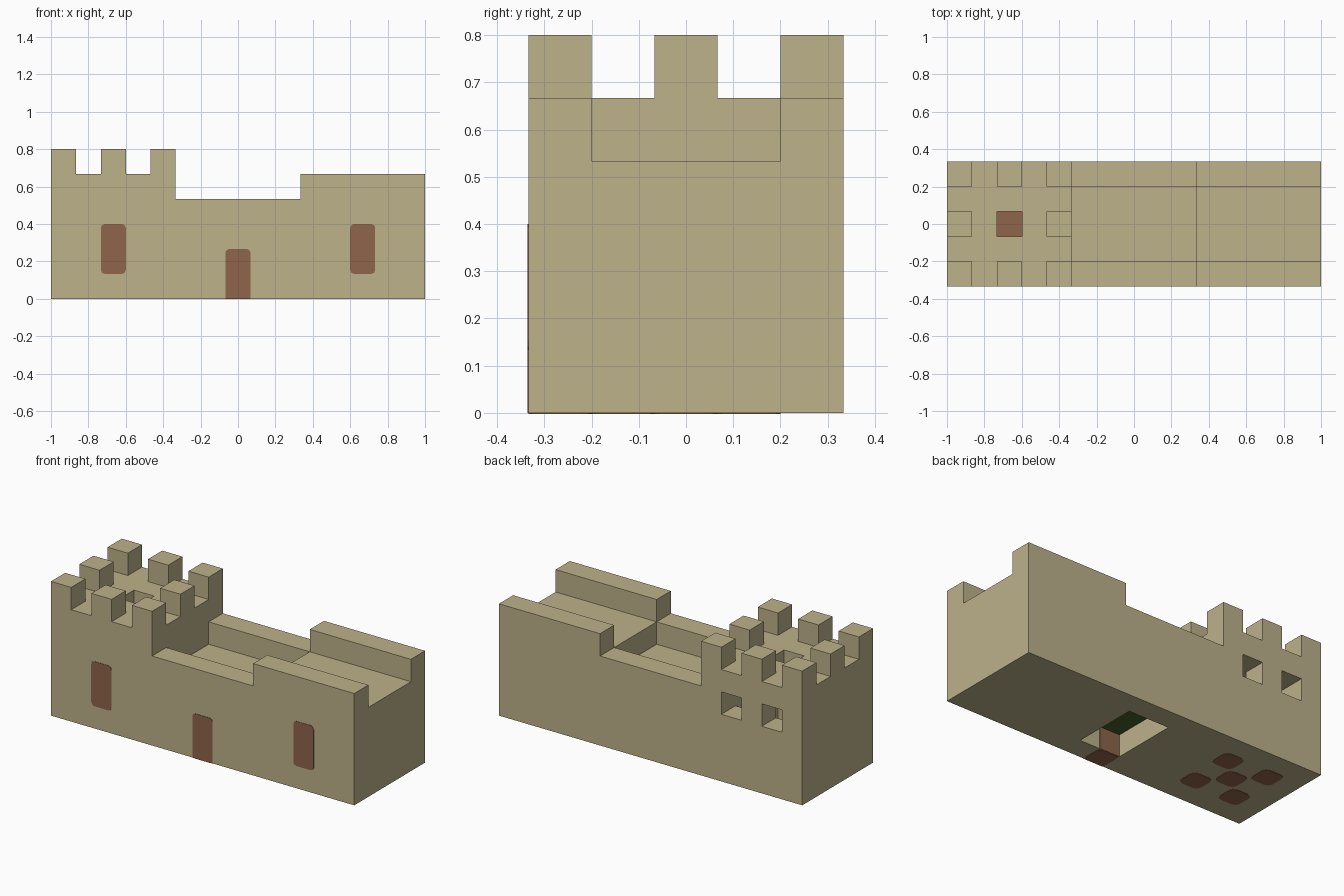
import bpy, bmesh
from mathutils import Vector
from itertools import product

U = 2 / 15                     # edge of one building block
ORIGIN = Vector((-1, -2.5 * U, 0))

cube = bpy.data.objects.get("Cube")
if cube:
    bpy.data.objects.remove(cube, do_unlink=True)


def material(name, colour):
    mat = bpy.data.materials.new(name)
    mat.use_nodes = True
    mat.diffuse_color = (*colour, 1)
    mat.node_tree.nodes["Principled BSDF"].inputs["Base Color"].default_value = (*colour, 1)
    return mat


SAND = material("sandstone", (0.508, 0.445, 0.258))
WOOD = material("brown_wood", (0.275, 0.130, 0.070))
GREEN = material("dark_green", (0.063, 0.119, 0.020))


def finish(name, bm, mat):
    mesh = bpy.data.meshes.new(name)
    bm.to_mesh(mesh)
    bm.free()
    mesh.materials.append(mat)
    obj = bpy.data.objects.new(name, mesh)
    bpy.context.collection.objects.link(obj)
    return obj


def cells(lo, hi):
    return set(product(*(range(a, b) for a, b in zip(lo, hi))))


def masonry(name, filled):
    """Closed skin around a set of block cells, with flat areas merged."""
    bm = bmesh.new()
    for cell in filled:
        for axis, side in product(range(3), (0, 1)):
            near = list(cell)
            near[axis] += 2 * side - 1
            if tuple(near) in filled:
                continue
            b, c = (axis + 1) % 3, (axis + 2) % 3
            ring = []
            for s, t in ((0, 0), (1, 0), (1, 1), (0, 1)):
                p = Vector(cell)
                p[axis] += side
                p[b] += s
                p[c] += t
                ring.append(bm.verts.new(ORIGIN + p * U))
            bm.faces.new(ring if side else ring[::-1])
    bmesh.ops.remove_doubles(bm, verts=bm.verts, dist=0.001)
    bmesh.ops.dissolve_limit(bm, angle_limit=0.01, verts=bm.verts, edges=bm.edges)
    return finish(name, bm, SAND)


def plate(name, lo, hi, axis, mat=WOOD, radius=0.0, square_foot=False):
    """Thin panel on a block face, flat along one axis, with rounded corners."""
    a, b = (ORIGIN + Vector(v) * U for v in (lo, hi))
    size = b - a
    size[axis] = 0.004
    bm = bmesh.new()
    bmesh.ops.create_cube(bm, size=1)
    for v in bm.verts:
        v.co = (a + b) / 2 + v.co * size
    if radius:
        corners = [e for e in bm.edges
                   if abs((e.verts[0].co - e.verts[1].co)[axis]) > 0.003
                   and not (square_foot and e.verts[0].co.z < 0.01)]
        bmesh.ops.bevel(bm, geom=corners, offset=radius, segments=2,
                        profile=0.5, affect='EDGES')
    return finish(name, bm, mat)


# Tower: hollow room, roof hatch, two back windows, alternating merlons
tower = cells((0, 0, 0), (5, 5, 5))
tower -= cells((1, 1, 1), (4, 4, 4))
tower -= {(2, 2, 4), (1, 4, 3), (3, 4, 3)}
tower |= {(i, j, 5) for i in (0, 2, 4) for j in (0, 2, 4) if (i, j) != (2, 2)}
masonry("tower", tower)

# Gatehouse: sunken walkway between parapets, entry hollow below
gatehouse = cells((5, 0, 0), (10, 5, 4))
gatehouse -= cells((5, 1, 3), (10, 4, 4))
gatehouse -= cells((7, 1, 0), (9, 4, 1))
masonry("gatehouse", gatehouse)

# Hall: raised roof walkway open at the end
hall = cells((10, 0, 0), (15, 5, 5)) - cells((10, 1, 4), (15, 4, 5))
masonry("hall", hall)

# Front shutters and door
for name, i in (("tower_shutter", 2), ("hall_shutter", 12)):
    plate(name, (i, 0, 1), (i + 1, 0, 3), 1, radius=0.02)
plate("door_front", (7, 0, 0), (8, 0, 2), 1, radius=0.02, square_foot=True)
plate("door_inside", (7, 1, 0), (8, 1, 1), 1)
plate("door_sill", (7, 0, 0), (8, 1, 0), 2, radius=0.02)

# Green lining over the entry hollow
plate("entry_ceiling", (7, 1, 1), (9, 4, 1), 2, GREEN)

# Five wooden floor blocks in the tower, seen from above and below
for i, j in ((2, 2), (1, 1), (1, 3), (3, 1), (3, 3)):
    plate("floor_board_top", (i, j, 1), (i + 1, j + 1, 1), 2)
    plate("floor_board_under", (i, j, 0), (i + 1, j + 1, 0), 2, radius=0.03)
